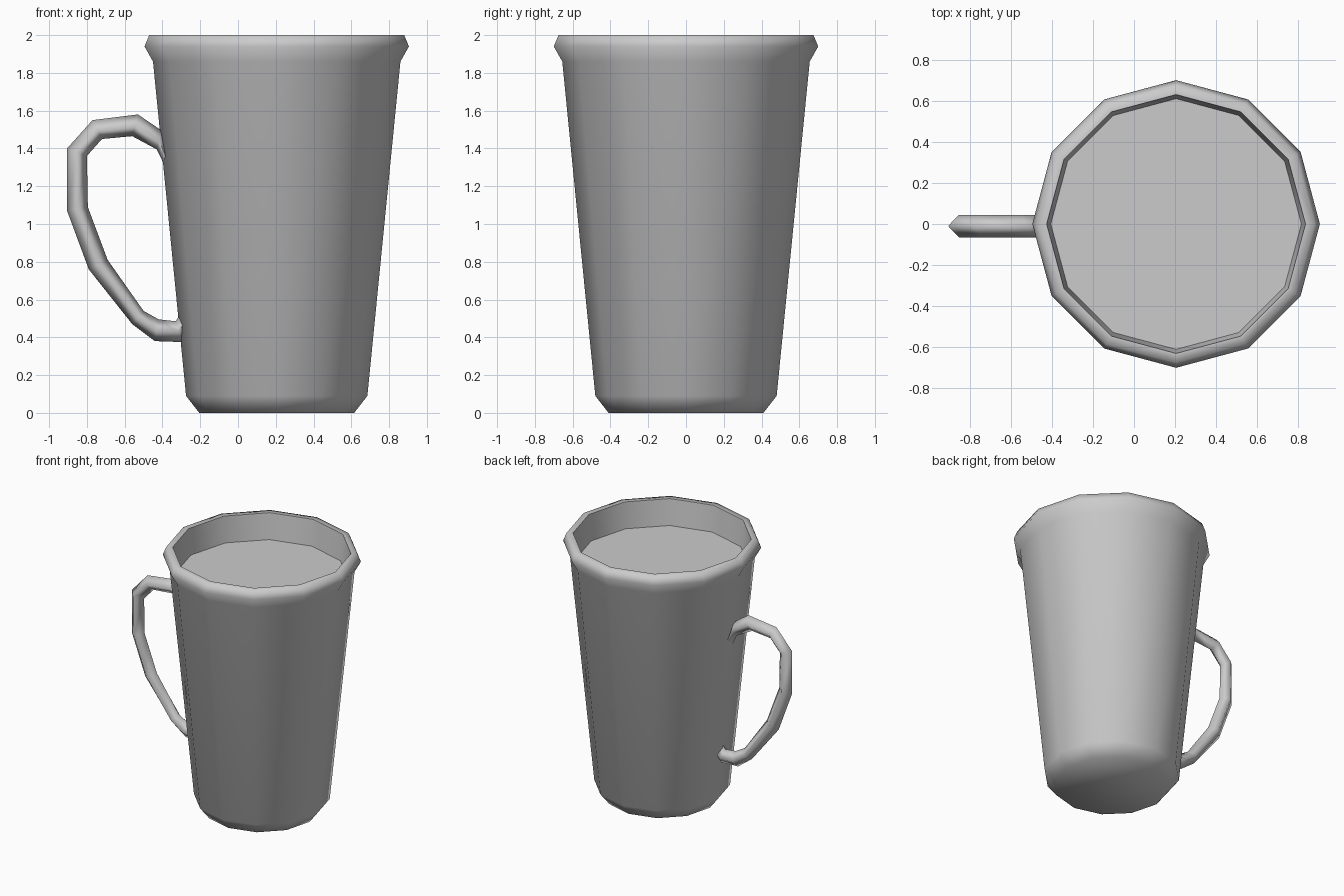
import bpy, bmesh, math

if "Cube" in bpy.data.objects:
    bpy.data.objects.remove(bpy.data.objects["Cube"])

SIDES = 12
CX = 0.205          # axis of the cup


def make_object(name, bm, angle=None):
    bmesh.ops.recalc_face_normals(bm, faces=bm.faces)
    me = bpy.data.meshes.new(name)
    bm.to_mesh(me)
    bm.free()
    ob = bpy.data.objects.new(name, me)
    bpy.context.collection.objects.link(ob)
    if angle:
        bpy.ops.object.select_all(action='DESELECT')
        ob.select_set(True)
        bpy.context.view_layer.objects.active = ob
        bpy.ops.object.shade_smooth_by_angle(angle=math.radians(angle))
    return ob


def skin(bm, rings, cap_start=False, cap_end=False):
    # Bridge successive vertex rings with quads
    n = len(rings[0])
    for a, b in zip(rings, rings[1:]):
        for i in range(n):
            j = (i + 1) % n
            bm.faces.new((a[i], a[j], b[j], b[i]))
    if cap_start:
        bm.faces.new(rings[0][::-1])
    if cap_end:
        bm.faces.new(rings[-1])


def circle(bm, r, z):
    return [bm.verts.new((CX + r * math.cos(math.tau * i / SIDES),
                          r * math.sin(math.tau * i / SIDES), z))
            for i in range(SIDES)]


# Cup: outer wall, flared rim and inner wall down to the drink
profile = [(0.41, 0), (0.48, 0.09), (0.655, 1.86), (0.70, 1.94),
           (0.675, 2.0), (0.63, 2.0), (0.61, 1.8)]
bm = bmesh.new()
skin(bm, [circle(bm, r, z) for r, z in profile], cap_start=True)
make_object("cup", bm, 75)

# Drink surface
bm = bmesh.new()
bm.faces.new(circle(bm, 0.61, 1.8))
make_object("drink", bm)

# Handle: diamond section swept between outer and inner outlines (x, z)
outline = [((-0.37, 1.38), (-0.37, 1.27)),
           ((-0.405, 1.495), (-0.43, 1.395)),
           ((-0.53, 1.58), (-0.56, 1.465)),
           ((-0.77, 1.55), (-0.72, 1.45)),
           ((-0.905, 1.40), (-0.80, 1.36)),
           ((-0.905, 1.07), (-0.795, 1.09)),
           ((-0.79, 0.76), (-0.69, 0.81)),
           ((-0.56, 0.47), (-0.50, 0.54)),
           ((-0.44, 0.38), (-0.42, 0.495)),
           ((-0.30, 0.375), (-0.33, 0.485)),
           ((-0.25, 0.45), (-0.29, 0.55))]
HY, HW = -0.01, 0.055
bm = bmesh.new()
rings = []
for (ox, oz), (ix, iz) in outline:
    mx, mz = (ox + ix) / 2, (oz + iz) / 2
    rings.append([bm.verts.new(p) for p in (
        (ox, HY, oz), (mx, HY + HW, mz), (ix, HY, iz), (mx, HY - HW, mz))])
skin(bm, rings, True, True)
make_object("handle", bm, 100)
